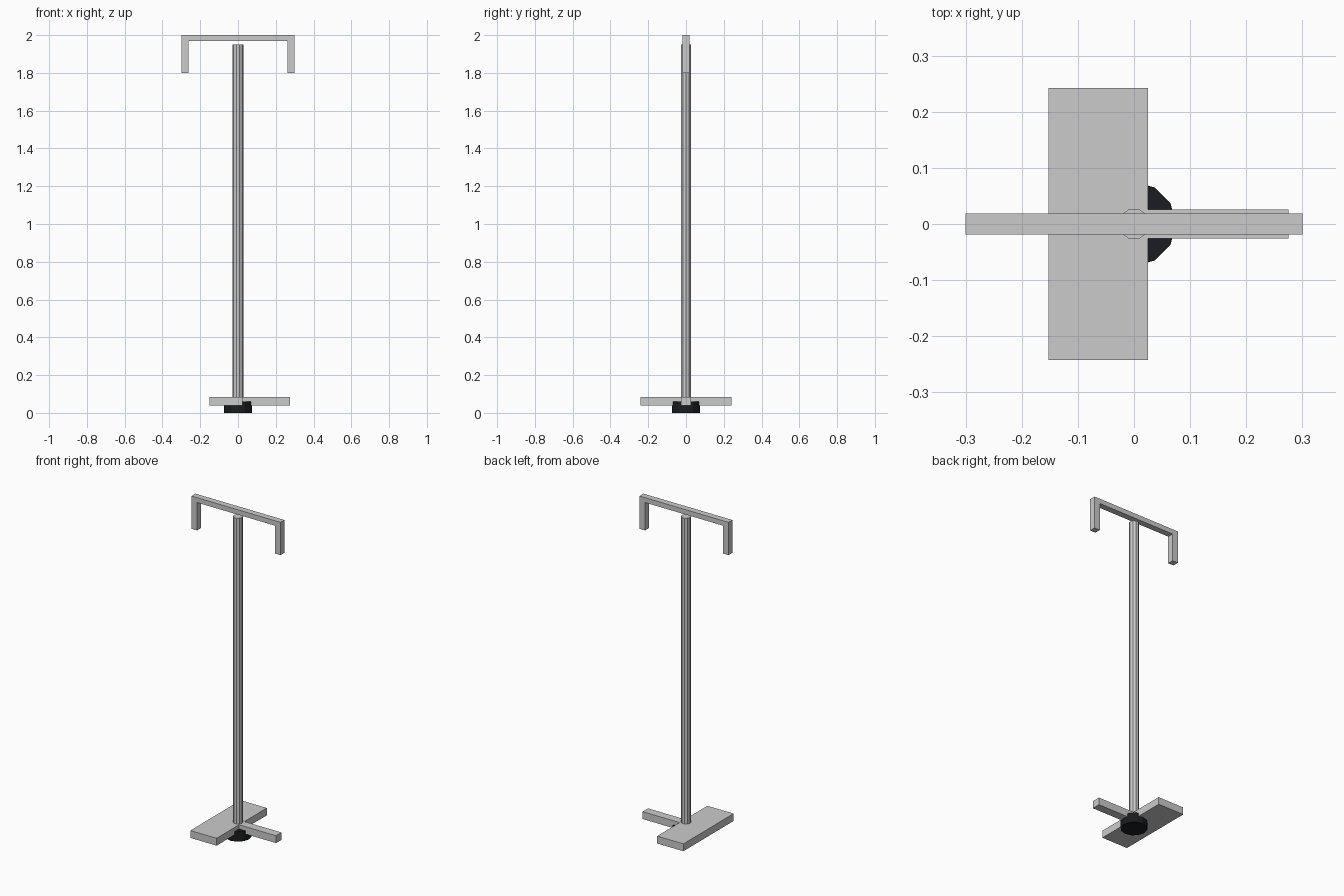
import bpy
from mathutils import Matrix

if "Cube" in bpy.data.objects:
    bpy.data.objects.remove(bpy.data.objects["Cube"])


def box(name, lo, hi):
    """Axis-aligned box between two corners."""
    mid = [(a + b) / 2 for a, b in zip(lo, hi)]
    bpy.ops.mesh.primitive_cube_add(size=1, location=mid)
    ob = bpy.context.object
    ob.name = name
    ob.data.transform(Matrix.Diagonal([b - a for a, b in zip(lo, hi)] + [1]))
    return ob


def prism(name, sides, radius, z0, z1):
    """Upright flat-shaded cylinder with a vertex on the +y axis."""
    bpy.ops.mesh.primitive_cylinder_add(vertices=sides, radius=radius,
                                        depth=z1 - z0, location=(0, 0, (z0 + z1) / 2))
    bpy.context.object.name = name
    return bpy.context.object


# Black foot disc
black = bpy.data.materials.new("black_rubber")
black.diffuse_color = (0.01, 0.012, 0.014, 1)
black.use_nodes = True
black.node_tree.nodes["Principled BSDF"].inputs["Base Color"].default_value = black.diffuse_color
foot = prism("foot_disc", 12, 0.075, 0, 0.06)
foot.data.materials.append(black)

# T-shaped base
box("base_plate", (-0.152, -0.242, 0.04), (0.025, 0.242, 0.085))
box("base_leg", (0.025, -0.026, 0.04), (0.275, 0.026, 0.085))

# Pole, turned so that flats or vertices line up with x
pole = prism("pole", 10, 0.028, 0.06, 1.95)
pole.data.transform(Matrix.Rotation(1.5707963, 4, 'Z'))

# Top bar with a hanging arm at each end
box("top_bar", (-0.3, -0.019, 1.97), (0.3, 0.019, 2.0))
for side, name in ((-1, "left_arm"), (1, "right_arm")):
    x0, x1 = sorted((side * 0.263, side * 0.3))
    box(name, (x0, -0.019, 1.8), (x1, 0.019, 1.97))
